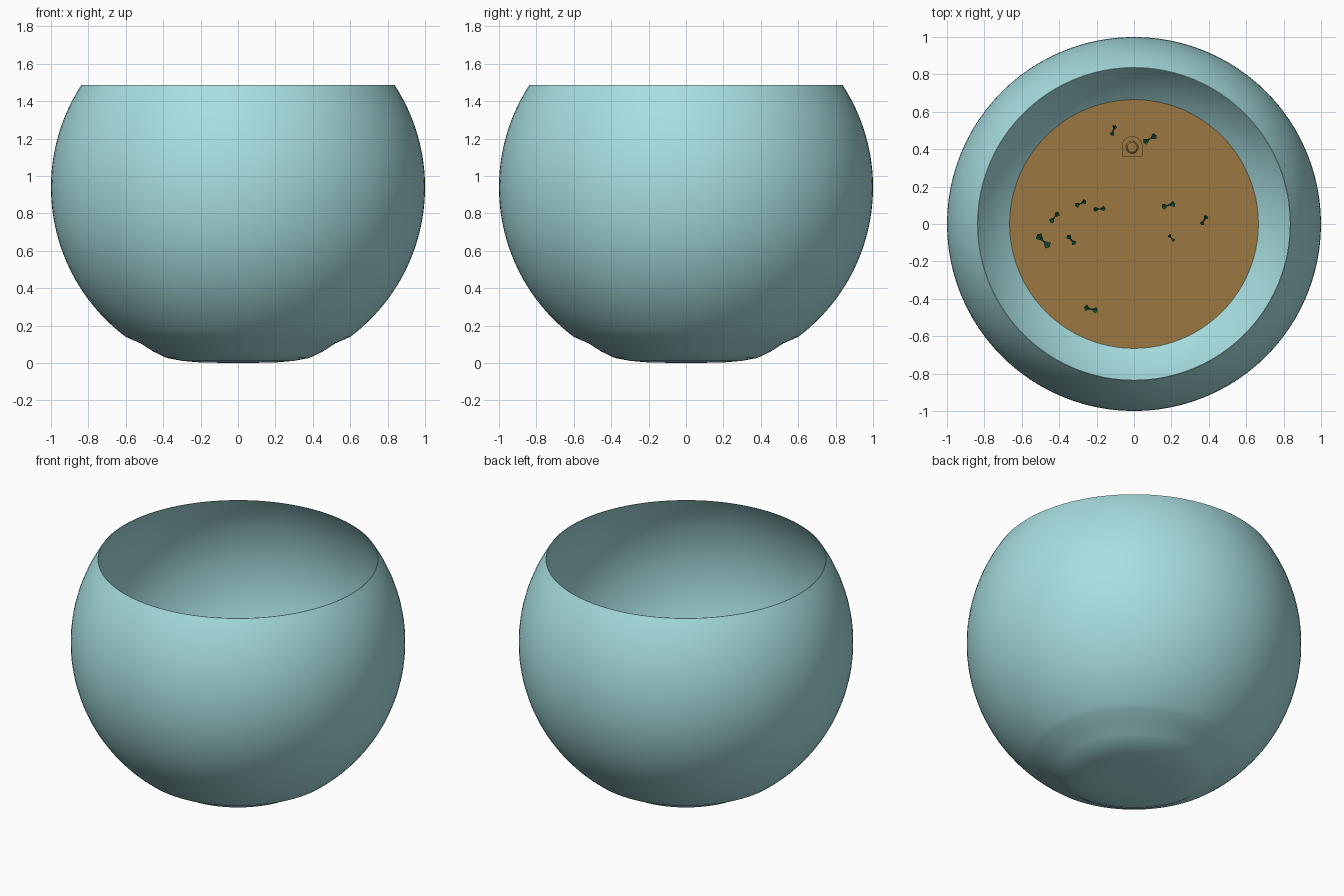
import bpy, bmesh, math
from mathutils import Matrix, Vector

cube = bpy.data.objects.get("Cube")
if cube:
    bpy.data.objects.remove(cube, do_unlink=True)


def material(name, rgb):
    m = bpy.data.materials.new(name)
    m.use_nodes = True
    m.diffuse_color = (*rgb, 1)
    m.node_tree.nodes["Principled BSDF"].inputs["Base Color"].default_value = (*rgb, 1)
    return m


GLASS = material("pale aqua", (0.39, 0.73, 0.745))
SOIL = material("earth brown", (0.33, 0.19, 0.055))
GREEN = material("dark green", (0.005, 0.075, 0.03))


def add_object(name, bm, mat, smooth=True):
    bmesh.ops.recalc_face_normals(bm, faces=bm.faces)
    mesh = bpy.data.meshes.new(name)
    bm.to_mesh(mesh)
    bm.free()
    mesh.materials.append(mat)
    ob = bpy.data.objects.new(name, mesh)
    bpy.context.collection.objects.link(ob)
    if smooth:
        bpy.ops.object.select_all(action="DESELECT")
        ob.select_set(True)
        bpy.context.view_layer.objects.active = ob
        bpy.ops.object.shade_smooth_by_angle(angle=math.radians(35))
    return ob


def lathe(name, profile, mat, steps=96):
    bm = bmesh.new()
    verts = [bm.verts.new((r, 0, z)) for r, z in profile]
    edges = [bm.edges.new(pair) for pair in zip(verts, verts[1:])]
    bmesh.ops.spin(bm, geom=verts + edges, cent=(0, 0, 0), axis=(0, 0, 1),
                   angle=math.tau, steps=steps)
    bmesh.ops.remove_doubles(bm, verts=bm.verts, dist=0.0005)
    return add_object(name, bm, mat)


# Bowl: a sphere cut open at the rim, with a softly flattened base
CENTRE, RIM, SOIL_Z = 0.94, 1.487, 0.2
start, end = math.asin(-0.8), math.asin(RIM - CENTRE)
outer = [(0, 0), (0.2, 0.003), (0.3, 0.012), (0.38, 0.027), (0.45, 0.06), (0.52, 0.105)]
for i in range(41):
    a = start + (end - start) * i / 40
    outer.append((math.cos(a), CENTRE + math.sin(a)))
inner = [(r - 0.004, z) for r, z in reversed(outer) if z > SOIL_Z - 0.03]
lathe("bowl", outer + inner, GLASS)

# Soil filling the bottom of the bowl
lathe("soil", [(0, SOIL_Z), (0.665, SOIL_Z), (0.63, SOIL_Z - 0.03)], SOIL)


# Small sprouts: a stem and two pointed, folded leaves
def sprout(index, x, y, degrees, length):
    bm = bmesh.new()
    bmesh.ops.create_cone(bm, segments=6, radius1=0.004, radius2=0.003, depth=0.05,
                          cap_ends=True, matrix=Matrix.Translation((0, 0, 0.025)))
    half = length / 2
    for side in (1, -1):
        root = bm.verts.new((0, 0, 0.045))
        tip = bm.verts.new((side * half, 0, 0.06))
        left = bm.verts.new((side * half * 0.75, half * 0.45, 0.066))
        right = bm.verts.new((side * half * 0.75, -half * 0.45, 0.066))
        bm.faces.new((root, left, tip))
        bm.faces.new((root, tip, right))
    ob = add_object(f"sprout_{index}", bm, GREEN, smooth=False)
    ob.location = (x, y, SOIL_Z)
    ob.rotation_euler.z = math.radians(degrees)


SPROUTS = [(-0.11, 0.5, 70, 0.06), (0.085, 0.455, 30, 0.08), (-0.285, 0.11, 25, 0.065),
           (-0.185, 0.08, 5, 0.065), (-0.425, 0.035, 50, 0.07), (-0.485, -0.09, -45, 0.095),
           (-0.335, -0.085, -50, 0.065), (0.185, 0.1, 15, 0.075), (0.375, 0.02, 60, 0.06),
           (0.2, -0.075, -50, 0.045), (-0.23, -0.455, -15, 0.075)]
for i, s in enumerate(SPROUTS):
    sprout(i + 1, *s)

# Small clay ornament: an arch-shaped base with a round cap
bm = bmesh.new()
W = 0.055
points = [(W, -W), *[(W * math.cos(math.pi * i / 16), W * math.sin(math.pi * i / 16))
                     for i in range(17)], (-W, -W)]
face = bm.faces.new([bm.verts.new((x, y, 0)) for x, y in points])
top = bmesh.ops.extrude_face_region(bm, geom=[face])["geom"]
bmesh.ops.translate(bm, vec=Vector((0, 0, 0.04)),
                    verts=[v for v in top if isinstance(v, bmesh.types.BMVert)])
base = add_object("ornament_base", bm, SOIL)
base.location = (-0.01, 0.415, SOIL_Z)

cap = lathe("ornament_cap", [(0, 0.05), (0.026, 0.05), (0.033, 0.044), (0.033, 0.03)], SOIL, 32)
cap.location = (-0.01, 0.41, SOIL_Z)
